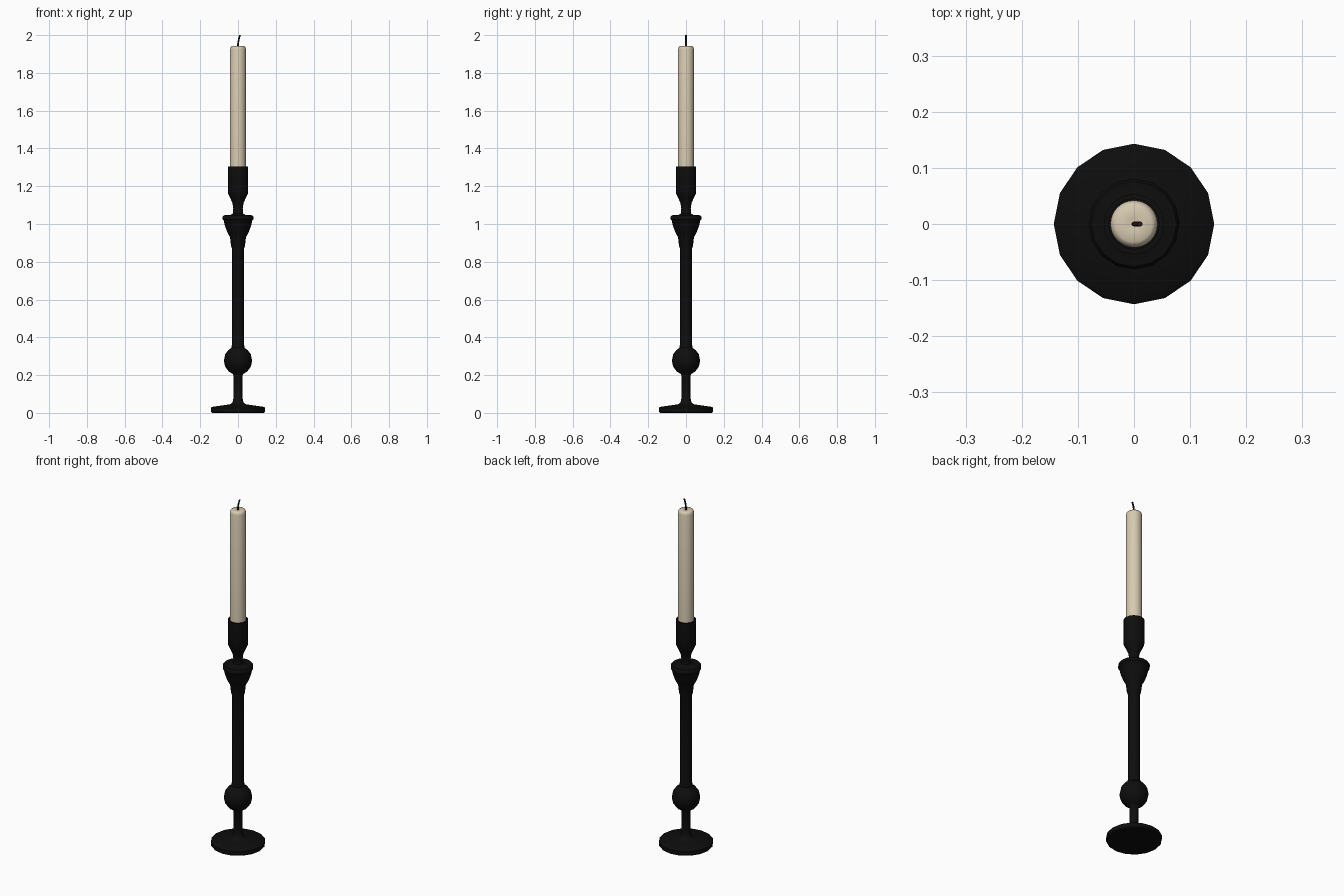
import bpy, bmesh, math
from mathutils import Vector

cube = bpy.data.objects.get("Cube")
if cube:
    bpy.data.objects.remove(cube, do_unlink=True)


def material(name, color):
    m = bpy.data.materials.new(name)
    m.use_nodes = True
    m.diffuse_color = color
    m.node_tree.nodes["Principled BSDF"].inputs["Base Color"].default_value = color
    return m


black = material("black_metal", (0.004, 0.004, 0.004, 1))
wax = material("cream_wax", (0.68, 0.59, 0.44, 1))
char = material("burnt_wick", (0.02, 0.012, 0.008, 1))


def finish(name, bm, mat, angle):
    bmesh.ops.recalc_face_normals(bm, faces=bm.faces)
    me = bpy.data.meshes.new(name)
    bm.to_mesh(me)
    bm.free()
    ob = bpy.data.objects.new(name, me)
    bpy.context.collection.objects.link(ob)
    me.materials.append(mat)
    bpy.ops.object.select_all(action='DESELECT')
    ob.select_set(True)
    bpy.context.view_layer.objects.active = ob
    bpy.ops.object.shade_smooth_by_angle(angle=math.radians(angle))
    return ob


def lathe(name, profile, sides, mat, angle=40):
    """Spin (radius, height) points about z; a zero radius closes an end."""
    bm = bmesh.new()
    verts = [bm.verts.new((r, 0, z)) for r, z in profile]
    edges = [bm.edges.new(p) for p in zip(verts, verts[1:])]
    bmesh.ops.spin(bm, geom=verts + edges, cent=(0, 0, 0), axis=(0, 0, 1),
                   angle=math.tau, steps=sides)
    bmesh.ops.remove_doubles(bm, verts=bm.verts, dist=0.0001)
    return finish(name, bm, mat, angle)


# Turned holder: foot, ball, stem, cup and hollow socket
foot = [(0, 0), (0.138, 0), (0.143, 0.005), (0.143, 0.027), (0.136, 0.032),
        (0.08, 0.04), (0.04, 0.046), (0.028, 0.058), (0.024, 0.08), (0.024, 0.2)]
ball = [(0.03, 0.208), (0.05, 0.22), (0.068, 0.245), (0.075, 0.275),
        (0.068, 0.31), (0.052, 0.332), (0.034, 0.345), (0.034, 0.355)]
stem = [(0.031, 0.365), (0.031, 0.865)]
cup = [(0.037, 0.885), (0.042, 0.93), (0.056, 0.955), (0.069, 0.99),
       (0.076, 1.02), (0.081, 1.025), (0.081, 1.04), (0.076, 1.046), (0.04, 1.048)]
socket = [(0.028, 1.055), (0.025, 1.08), (0.029, 1.11), (0.04, 1.135), (0.052, 1.16),
          (0.054, 1.17), (0.054, 1.305), (0.045, 1.305), (0.045, 1.17), (0, 1.17)]
lathe("candle_holder", foot + ball + stem + cup + socket, 16, black)

# Candle with a softly rounded top
lathe("candle", [(0, 1.172), (0.042, 1.172), (0.042, 1.925), (0.039, 1.936),
                 (0.032, 1.942), (0.01, 1.939), (0, 1.938)], 32, wax, 50)

# Bent wick: rings swept along a short path
path = [(0, 1.93), (0.0005, 1.955), (0.004, 1.978), (0.011, 2.0)]
bm = bmesh.new()
rings = []
for x, z in path:
    rings.append([bm.verts.new(Vector((x + 0.0045 * math.cos(a), 0.0045 * math.sin(a), z)))
                  for a in (math.tau * i / 8 for i in range(8))])
for low, high in zip(rings, rings[1:]):
    for i in range(8):
        j = (i + 1) % 8
        bm.faces.new((low[i], low[j], high[j], high[i]))
bm.faces.new(rings[0])
bm.faces.new(rings[-1])
finish("wick", bm, char, 50)
